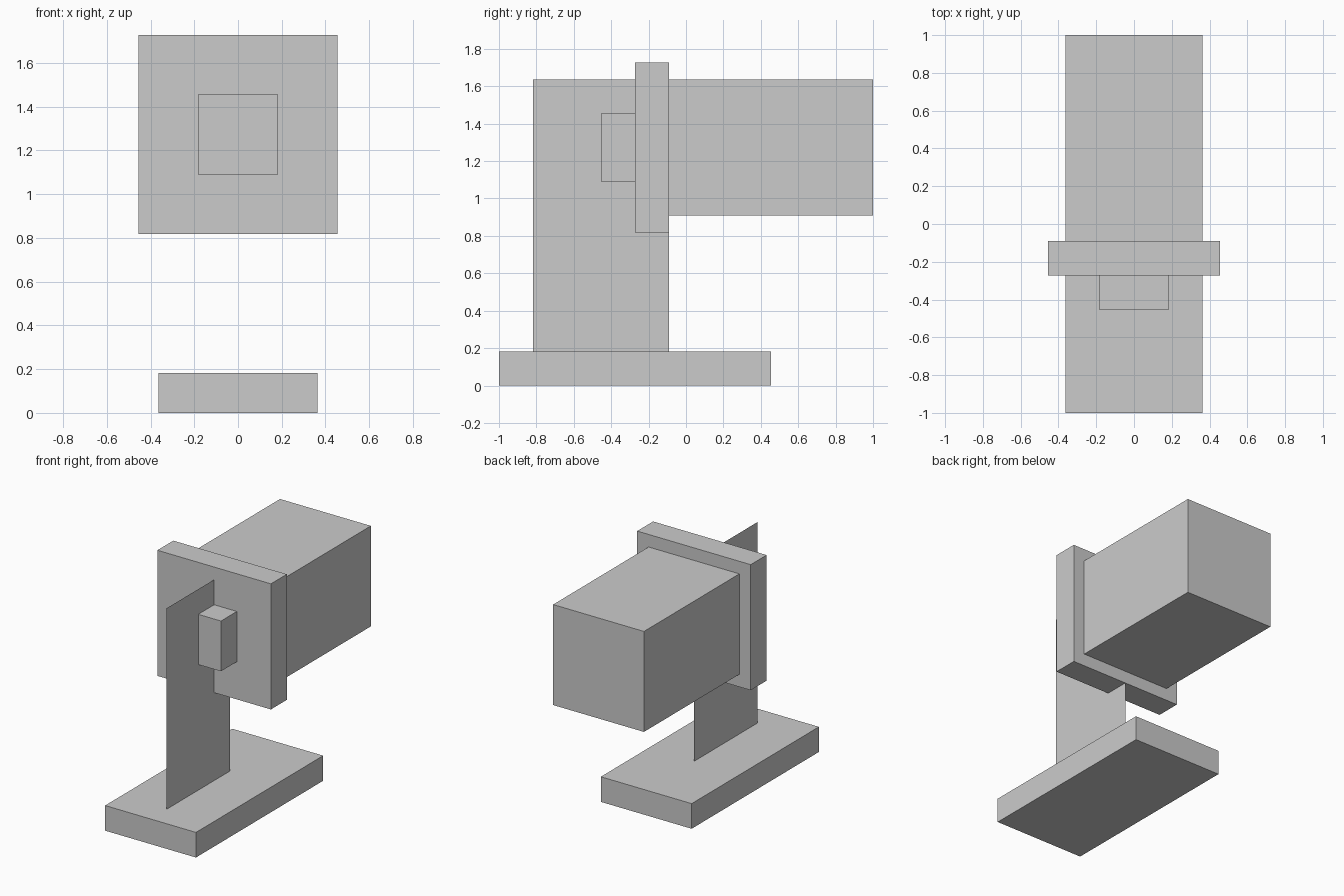
import bpy

if "Cube" in bpy.data.objects:
    bpy.data.objects.remove(bpy.data.objects["Cube"])

U = 2 / 11  # modelling grid unit: the model is 11 units long


def mesh_object(name, verts, faces):
    mesh = bpy.data.meshes.new(name)
    mesh.from_pydata([[c * U for c in v] for v in verts], [], faces)
    obj = bpy.data.objects.new(name, mesh)
    bpy.context.collection.objects.link(obj)
    return obj


def box(name, half_width, y0, y1, z0, z1):
    """Box centred on x = 0, sized in grid units."""
    verts = [(x, y, z) for x in (-half_width, half_width)
             for y in (y0, y1) for z in (z0, z1)]
    faces = [(0, 1, 3, 2), (4, 6, 7, 5), (0, 4, 5, 1),
             (2, 3, 7, 6), (0, 2, 6, 4), (1, 5, 7, 3)]
    return mesh_object(name, verts, faces)


# Flat foot
box("base", 2, -5.5, 2.5, 0, 1)

# Paper-thin upright on the centre line, passing into the knob and plate
mesh_object("upright_panel",
            [(0, -4.5, 1), (0, -0.5, 1), (0, -0.5, 9), (0, -4.5, 9)],
            [(0, 1, 2, 3)])

# Head: small front knob, wide plate, long rear block
box("front_knob", 1, -2.5, -1.5, 6, 8)
box("face_plate", 2.5, -1.5, -0.5, 4.5, 9.5)
box("rear_block", 2, -0.5, 5.5, 5, 9)
